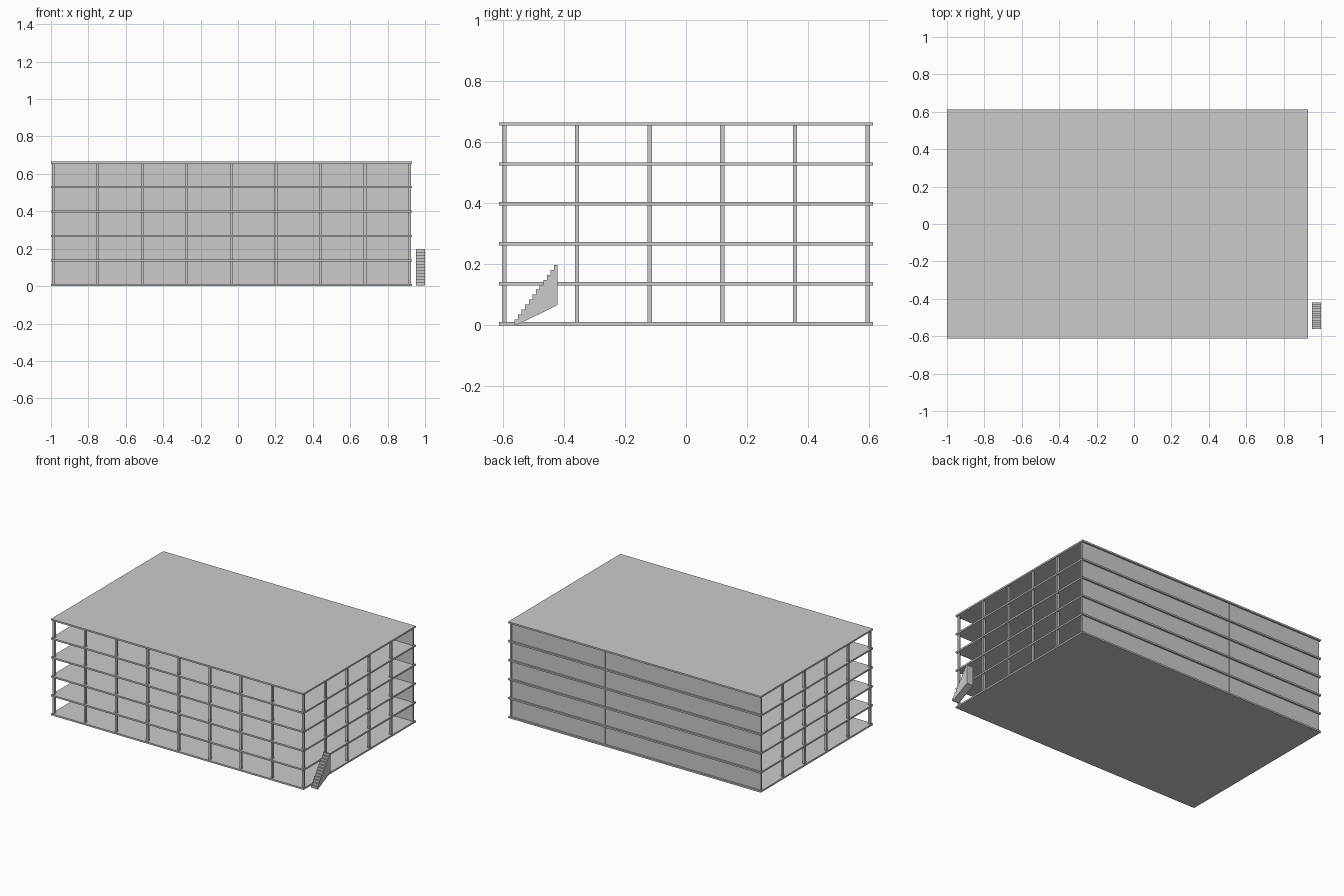
import bpy
import bmesh
from mathutils import Matrix

cube = bpy.data.objects.get("Cube")
if cube:
    bpy.data.objects.remove(cube, do_unlink=True)

grey = bpy.data.materials.new("concrete grey")
grey.use_nodes = True
GREY = (0.6, 0.6, 0.6, 1)
grey.diffuse_color = GREY
grey.node_tree.nodes["Principled BSDF"].inputs["Base Color"].default_value = GREY


def finish(name, bm):
    mesh = bpy.data.meshes.new(name)
    bmesh.ops.recalc_face_normals(bm, faces=bm.faces)
    bm.to_mesh(mesh)
    bm.free()
    mesh.materials.append(grey)
    obj = bpy.data.objects.new(name, mesh)
    bpy.context.collection.objects.link(obj)
    return obj


def add_box(bm, centre, size):
    matrix = Matrix.Translation(centre) @ Matrix.Diagonal((*size, 1))
    bmesh.ops.create_cube(bm, size=1, matrix=matrix)


MID_X = -0.035
BAY = 0.238
COLUMN = 0.014
SLAB = 0.011
STOREY = 0.1308
column_x = [MID_X + BAY * (i - 4) for i in range(9)]
column_y = [BAY * (j - 2.5) for j in range(6)]
clear = STOREY - SLAB

# Floor slabs and roof
for level in range(6):
    bm = bmesh.new()
    add_box(bm, (MID_X, 0, level * STOREY + SLAB / 2), (1.93, 1.224, SLAB))
    finish("roof_slab" if level == 5 else f"floor_slab_{level}", bm)

# Columns and back wall panels, storey by storey
for level in range(5):
    z = level * STOREY + SLAB + clear / 2
    bm = bmesh.new()
    for x in column_x:
        for y in column_y:
            add_box(bm, (x, y, z), (COLUMN, COLUMN, clear))
    finish(f"columns_{level}", bm)

    bm = bmesh.new()
    for x in column_x[:-1]:
        add_box(bm, (x + BAY / 2, column_y[-1] + 0.002, z), (BAY - COLUMN, 0.008, clear))
    finish(f"back_wall_{level}", bm)

# Outside stair: stepped profile extruded across its width
STEPS = 12
Y0, Y1, Z0, Z1 = -0.562, -0.42, 0.003, 0.198
run, rise = (Y1 - Y0) / STEPS, (Z1 - Z0) / STEPS
profile = [(Y0, Z0)]
for i in range(STEPS):
    profile += [(Y0 + i * run, Z0 + (i + 1) * rise), (Y0 + (i + 1) * run, Z0 + (i + 1) * rise)]
profile += [(Y1, 0.067), (Y0 + run, Z0)]
bm = bmesh.new()
side = bm.faces.new([bm.verts.new((0.951, y, z)) for y, z in profile])
extruded = bmesh.ops.extrude_face_region(bm, geom=[side])
verts = [v for v in extruded["geom"] if isinstance(v, bmesh.types.BMVert)]
bmesh.ops.translate(bm, verts=verts, vec=(0.049, 0, 0))
finish("outside_stair", bm)
